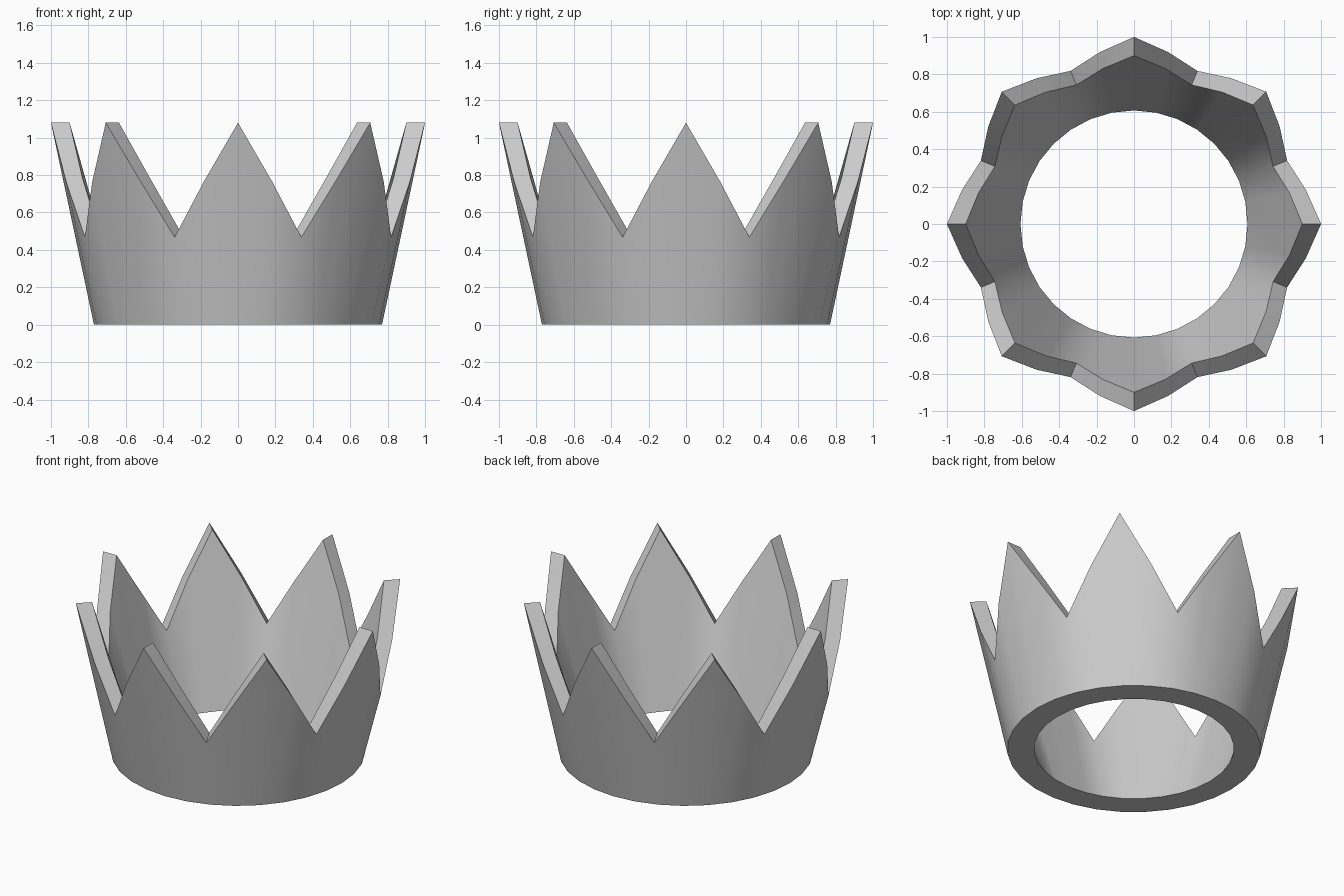
import bpy, bmesh, math

if "Cube" in bpy.data.objects:
    bpy.data.objects.remove(bpy.data.objects["Cube"])

STEPS = 32  # four steps per crown point: tip, slope, valley, slope
# (radius, height) of the rim, repeated around the crown
OUTER_RIM = [(1.0, 1.08), (0.937, 0.765), (0.886, 0.468), (0.937, 0.765)]
INNER_RIM = [(0.90, 1.08), (0.848, 0.785), (0.805, 0.498), (0.848, 0.785)]

bm = bmesh.new()


def ring(profile):
    """Ring of vertices that cycles through the profile's radii and heights."""
    verts = []
    for i in range(STEPS):
        r, z = profile[i % len(profile)]
        a = 2 * math.pi * i / STEPS
        verts.append(bm.verts.new((r * math.cos(a), r * math.sin(a), z)))
    return verts


# outer base, outer rim, inner rim, inner base
rings = [ring([(0.77, 0)]), ring(OUTER_RIM), ring(INNER_RIM), ring([(0.607, 0)])]

# outer wall, rim, inner wall and underside
for k in range(4):
    a, b = rings[k], rings[(k + 1) % 4]
    for i in range(STEPS):
        j = (i + 1) % STEPS
        bm.faces.new((a[i], a[j], b[j], b[i]))

bmesh.ops.recalc_face_normals(bm, faces=bm.faces)
mesh = bpy.data.meshes.new("crown")
bm.to_mesh(mesh)
bm.free()

crown = bpy.data.objects.new("crown", mesh)
bpy.context.collection.objects.link(crown)
bpy.context.view_layer.objects.active = crown
crown.select_set(True)
bpy.ops.object.shade_smooth_by_angle(angle=math.radians(35))
